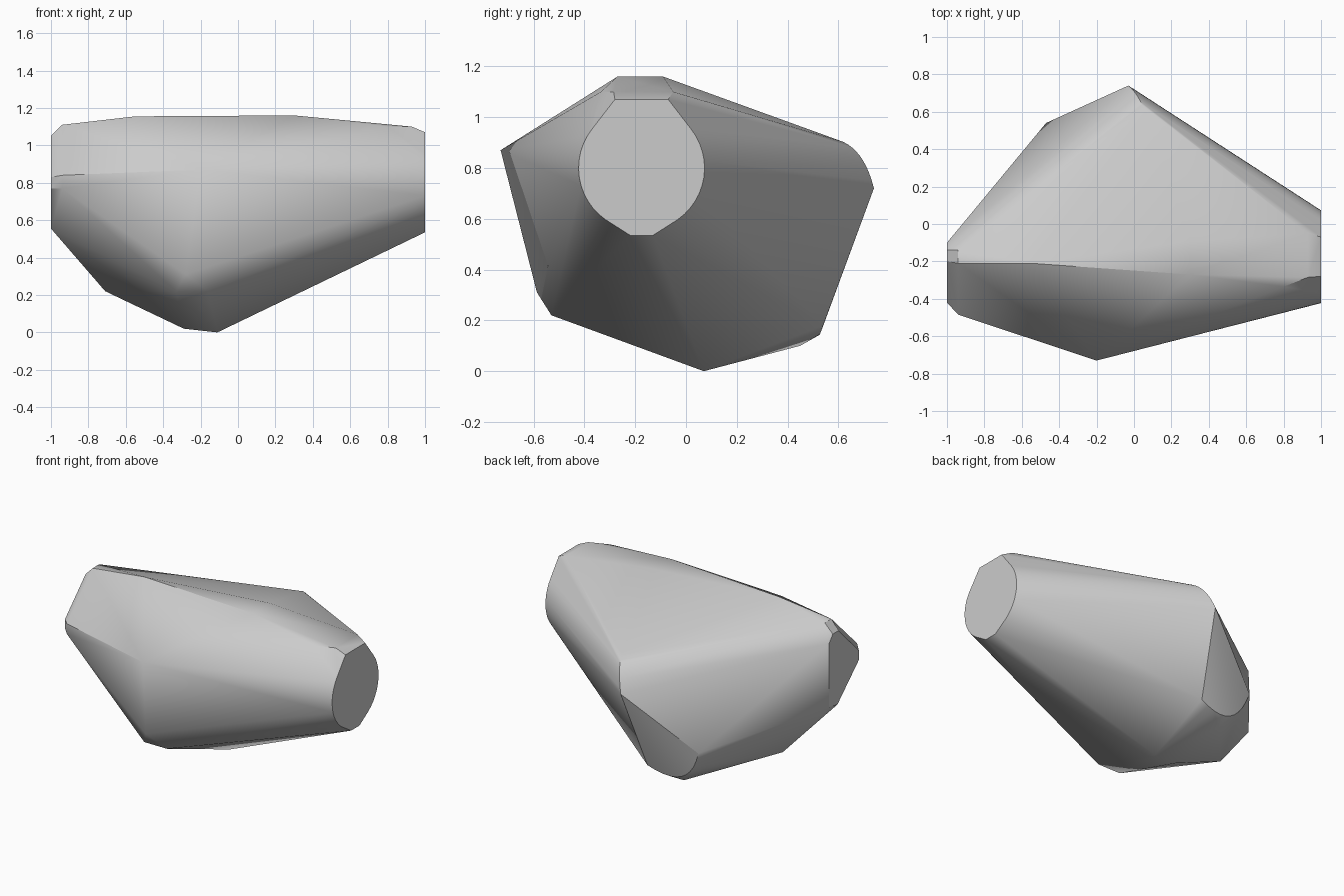
import bpy
import bmesh
from math import cos, sin, radians
from mathutils import Vector

default_cube = bpy.data.objects.get("Cube")
if default_cube:
    bpy.data.objects.remove(default_cube, do_unlink=True)


def bend(start, control, end, steps=10):
    """Points along a quadratic curve."""
    start, control, end = Vector(start), Vector(control), Vector(end)
    points = []
    for i in range(steps + 1):
        t = i / steps
        points.append(start.lerp(control, t).lerp(control.lerp(end, t), t))
    return points


def round_end(x, y, z, radius, low, high, steps=12):
    """Two mirrored circular sides of a flat end cap."""
    points = []
    for i in range(steps + 1):
        angle = radians(low + (high - low) * i / steps)
        for side in (-1, 1):
            points.append((x, y + side * radius * cos(angle), z + radius * sin(angle)))
    return points


# Large round cap, with clipped top and bottom
cap = round_end(1, -.175, .8, .248, -55, 38)
for half_width, height in ((.105, 1.07), (.045, .535)):
    cap += [(1, -.175 + side * half_width, height) for side in (-1, 1)]
cap_bevel = [(.93, -.285, 1.1), (.93, -.05, 1.1), (.8, -.335, 1.1)]

# Small faceted end with its bevel
tip = [(-1, y, z) for y, z in ((-.1, .57), (-.1, 1), (-.14, 1.05), (-.2, 1.05),
                               (-.42, .83), (-.42, .77), (-.19, .555))]
tip_bevel = [(-.94, y, z) for y, z in ((-.485, .77), (-.485, .84),
                                       (-.21, 1.11), (-.14, 1.11))]

# Flat top ridge, front point and underside
ridge = [(-.55, -.21, 1.155), (.3, -.27, 1.16), (.3, -.09, 1.16)]
front = [(-.2, -.73, .87), (-.28, -.587, .31), (-.33, -.53, .22), (-.16, -.53, .22)]
underside = [(-.71, -.02, .22), (-.29, .05, .02), (-.11, .07, 0), (-.3, .45, .1)]

# Rounded shoulder and rounded foot at the back
shoulder = bend((-.03, .74, .72), (.02, .7, .88), (.06, .6, .91))
foot = bend((-.09, .54, .18), (-.38, .5, .05), (-.47, .54, .36))

# Wrap one tight skin over all the parts
bm = bmesh.new()
for point in cap + cap_bevel + tip + tip_bevel + ridge + front + underside + shoulder + foot:
    bm.verts.new(point)
hull = bmesh.ops.convex_hull(bm, input=bm.verts[:])
leftover = {v for v in hull["geom_interior"] + hull["geom_unused"]
            if isinstance(v, bmesh.types.BMVert)}
bmesh.ops.delete(bm, geom=list(leftover), context="VERTS")
bmesh.ops.dissolve_limit(bm, angle_limit=radians(1), verts=bm.verts[:], edges=bm.edges[:])
bmesh.ops.recalc_face_normals(bm, faces=bm.faces[:])

mesh = bpy.data.meshes.new("stone_body")
bm.to_mesh(mesh)
bm.free()
body = bpy.data.objects.new("stone_body", mesh)
bpy.context.collection.objects.link(body)

# Plain grey material
grey = bpy.data.materials.new("plain_grey")
grey.use_nodes = True
colour = (.6, .6, .6, 1)
grey.diffuse_color = colour
for node in grey.node_tree.nodes:
    if node.type == "BSDF_PRINCIPLED":
        node.inputs["Base Color"].default_value = colour
mesh.materials.append(grey)

# Soft shading with crisp cap edges
bpy.ops.object.select_all(action="DESELECT")
body.select_set(True)
bpy.context.view_layer.objects.active = body
bpy.ops.object.shade_smooth_by_angle(angle=radians(30))
